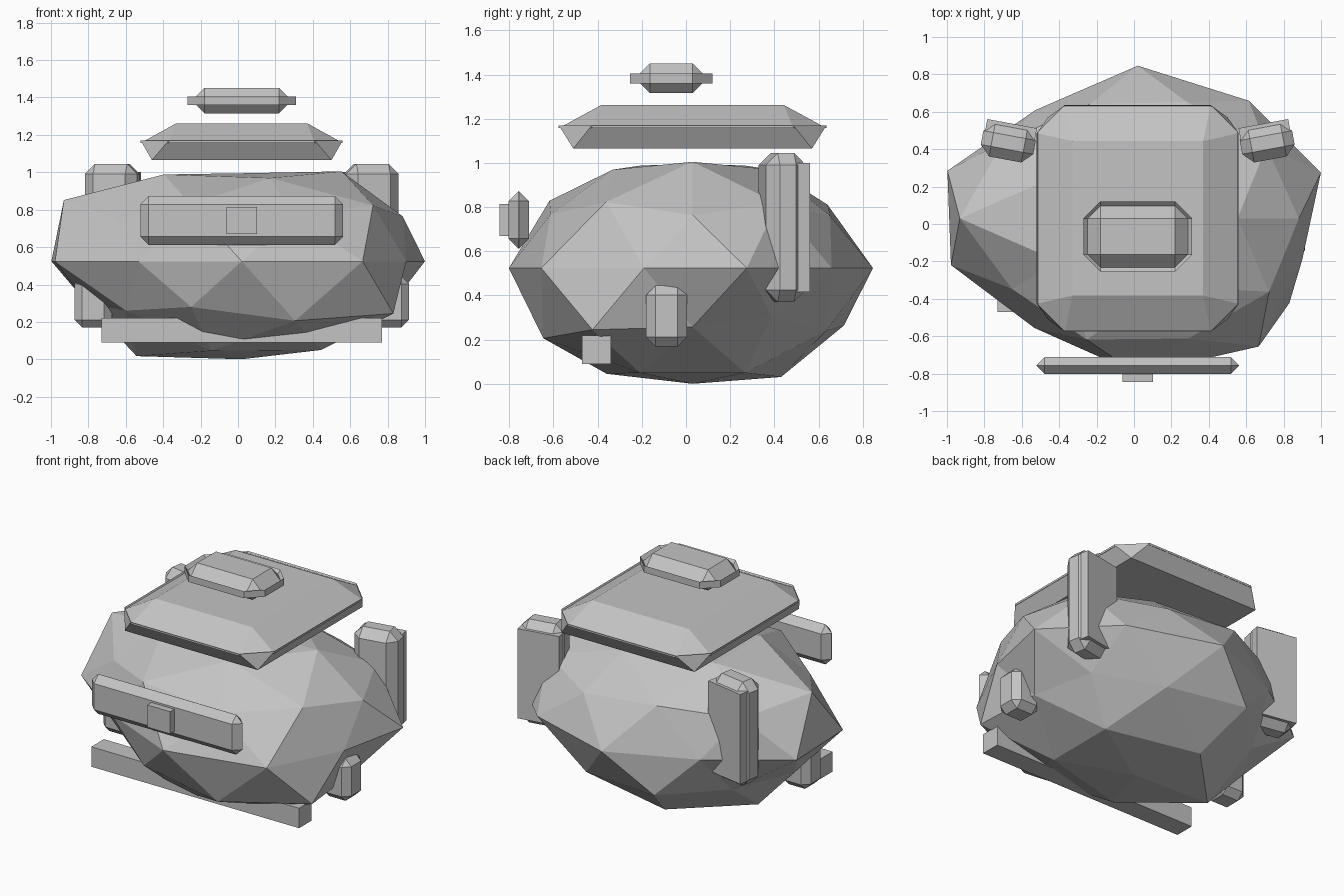
import bpy, bmesh, math
from mathutils import Matrix, Vector

if "Cube" in bpy.data.objects:
    bpy.data.objects.remove(bpy.data.objects["Cube"])

CX, CY = 0.02, 0.03          # shared centre line of the parts

grey = bpy.data.materials.new("hull grey")
grey.diffuse_color = (0.55, 0.55, 0.55, 1)
grey.use_nodes = True
grey.node_tree.nodes["Principled BSDF"].inputs["Base Color"].default_value = grey.diffuse_color


def finish(name, bm):
    mesh = bpy.data.meshes.new(name)
    bm.to_mesh(mesh)
    bm.free()
    mesh.materials.append(grey)
    obj = bpy.data.objects.new(name, mesh)
    bpy.context.collection.objects.link(obj)
    return obj


def box(name, center, size, bevel=0, turn=0):
    bm = bmesh.new()
    bmesh.ops.create_cube(bm, size=1)
    bmesh.ops.scale(bm, vec=size, verts=bm.verts)
    if bevel:
        bmesh.ops.bevel(bm, geom=bm.edges[:], offset=bevel, segments=1,
                        affect='EDGES', clamp_overlap=False)
    bm.transform(Matrix.Translation(center) @ Matrix.Rotation(turn, 4, 'Z'))
    return finish(name, bm)


def slab(name, center, rings):
    """Loft rings (half x, half y, corner cut, z) top to bottom; zero cut is a rectangle."""
    bm = bmesh.new()
    loops = []
    for hx, hy, cut, z in rings:
        ring = []
        for sx, sy in ((1, 1), (-1, 1), (-1, -1), (1, -1)):
            steps = [(0, cut), (cut, 0)]
            for dx, dy in steps if sx * sy > 0 else steps[::-1]:
                ring.append(bm.verts.new((center[0] + sx * (hx - dx),
                                          center[1] + sy * (hy - dy), z)))
        loops.append(ring)
    for a, b in zip(loops, loops[1:]):
        for i in range(8):
            j = (i + 1) % 8
            bm.faces.new((a[i], b[i], b[j], a[j]))
    bm.faces.new(loops[0])
    bm.faces.new(loops[-1][::-1])
    bmesh.ops.remove_doubles(bm, verts=bm.verts, dist=0.0005)
    return finish(name, bm)


# Rocky hull: low-poly sphere, each corner pushed in or out by level and bearing
push = {
    (100, 0): 0.845, (-100, 0): 0.94,
    (85, 0): 1.015, (85, 72): 0.94, (85, -72): 0.94, (85, 144): 0.98, (85, -144): 0.98,
    (53, 36): 1.0, (53, -36): 1.02, (53, 108): 0.98, (53, -108): 1.04, (53, 180): 1.118,
    (45, 0): 0.963, (45, 72): 0.95, (45, -72): 0.98, (45, 144): 1.0, (45, -144): 0.93,
    (0, 18): 1.03, (0, -18): 0.925, (0, 54): 1.01, (0, -54): 1.1, (0, 90): 1.06,
    (0, -90): 1.08, (0, 126): 0.93, (0, -126): 0.94, (0, 162): 1.07, (0, -162): 1.05,
    (-45, 36): 0.88, (-45, -36): 1.12, (-45, 108): 1.045, (-45, -108): 0.98, (-45, 180): 0.92,
    (-53, 0): 0.91, (-53, 72): 0.97, (-53, -72): 1.085, (-53, 144): 0.9, (-53, -144): 0.9,
    (-85, 36): 1.0, (-85, -36): 1.0, (-85, 108): 1.04, (-85, -108): 1.01, (-85, 180): 1.07,
}
bm = bmesh.new()
bmesh.ops.create_icosphere(bm, subdivisions=2, radius=1)
for v in bm.verts:
    flat = math.hypot(v.co.x, v.co.y)
    bearing = math.degrees(math.atan2(v.co.y, v.co.x)) if flat > 0.01 else 0
    key = min(push, key=lambda k: abs(k[0] - v.co.z * 100) * 5
              + abs((k[1] - bearing + 180) % 360 - 180))
    f = push[key]
    v.co = Vector((CX + v.co.x * f, CY + v.co.y * f * 0.77, 0.524 + v.co.z * f * 0.557))
finish("hull", bm)

# Roof plate: cut-corner lip whose upper and lower slopes cross at a thin rim
slab("roof_plate", (CX, CY), [
    (0.35, 0.413, 0, 1.262), (0.54, 0.606, 0.15, 1.157),
    (0.54, 0.606, 0.15, 1.170), (0.48, 0.54, 0, 1.065)])

# Hatch above the roof, bevelled past its half height so it gains a brim
box("hatch", (CX, -0.067, 1.383), (0.58, 0.374, 0.135), bevel=0.09)

# Front panel with its square knob
box("front_panel", (CX, -0.757, 0.742), (1.085, 0.0915, 0.26), bevel=0.045)
box("front_knob", (CX, -0.778, 0.742), (0.165, 0.134, 0.145))

# Bar under the nose
box("lower_bar", (CX, -0.405, 0.155), (1.5, 0.13, 0.13))

# Side pods and rear pods, left and right
for side, s in (("left", -1), ("right", 1)):
    box(side + "_side_pod", (CX + s * 0.795, -0.088, 0.307),
        (0.2, 0.185, 0.275), bevel=0.042)
    turn = s * math.radians(10.5)
    box(side + "_rear_pod", (CX + s * 0.692, 0.436, 0.708),
        (0.285, 0.185, 0.675), bevel=0.055, turn=turn)
    box(side + "_rear_panel", (CX + s * 0.678, 0.502, 0.708),
        (0.27, 0.07, 0.585), turn=turn)
